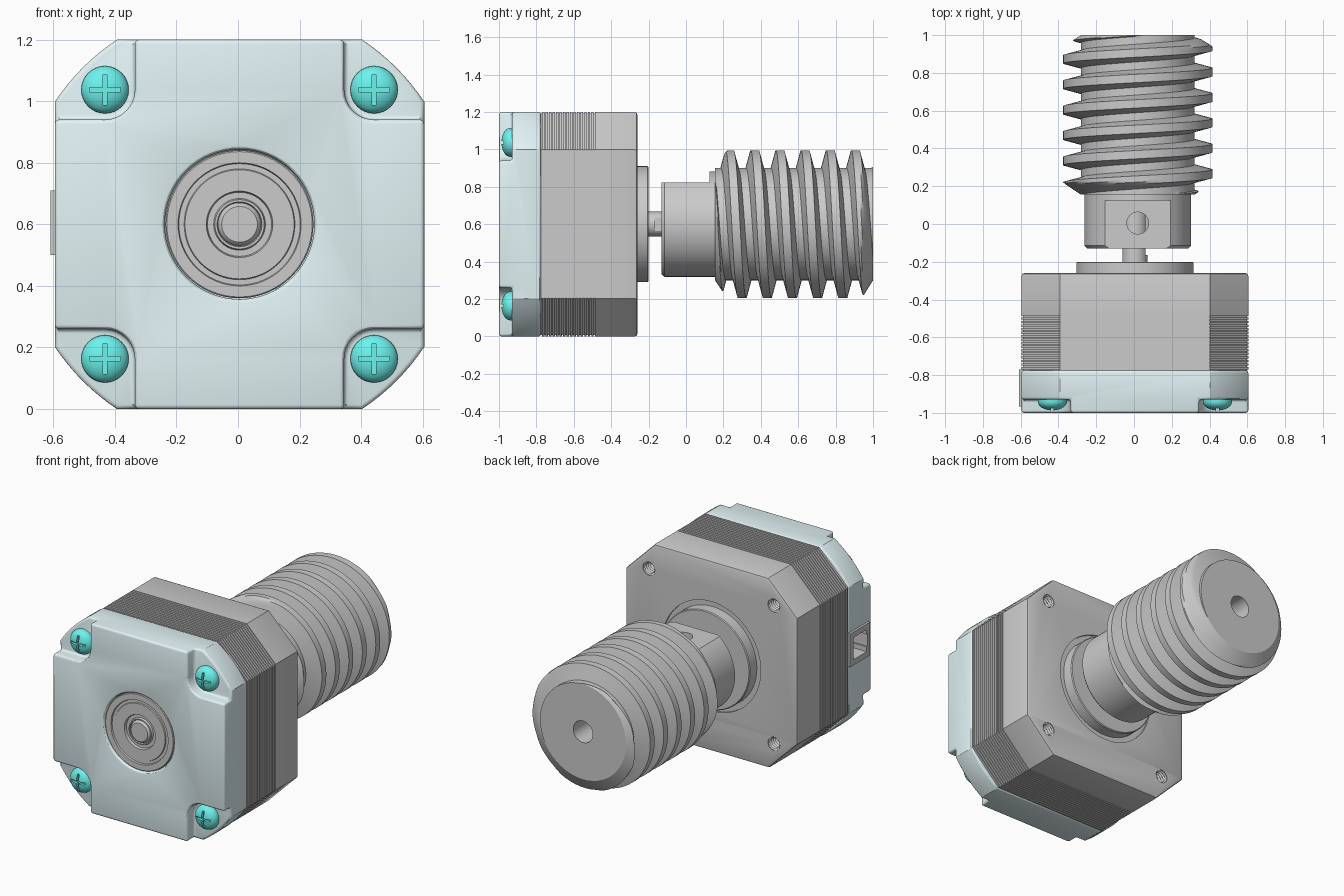
import bpy, bmesh
from math import sin, cos, pi, radians, sqrt, atan2

if "Cube" in bpy.data.objects:
    bpy.data.objects.remove(bpy.data.objects["Cube"])

MX, MZ = 0.005, 0.6      # motor axis
WX = 0.02                # worm axis


def material(name, rgb):
    m = bpy.data.materials.new(name)
    m.diffuse_color = (*rgb, 1)
    m.use_nodes = True
    m.node_tree.nodes["Principled BSDF"].inputs["Base Color"].default_value = m.diffuse_color
    return m


PALE = material("pale_blue", (0.76, 0.9, 0.92))
TEAL = material("teal", (0.15, 0.9, 0.85))


def skin(name, rings, mat=None, caps=True):
    """Join successive closed rings of points with quads, optionally capping the ends."""
    bm = bmesh.new()
    vs = [[bm.verts.new(p) for p in ring] for ring in rings]
    for a, b in zip(vs, vs[1:]):
        n = len(a)
        for i in range(n):
            j = (i + 1) % n
            bm.faces.new((a[i], a[j], b[j], b[i]))
    if caps:
        bm.faces.new(vs[0])
        bm.faces.new(vs[-1])
    bmesh.ops.remove_doubles(bm, verts=bm.verts, dist=1e-5)
    bmesh.ops.recalc_face_normals(bm, faces=bm.faces)
    me = bpy.data.meshes.new(name)
    bm.to_mesh(me)
    bm.free()
    ob = bpy.data.objects.new(name, me)
    bpy.context.collection.objects.link(ob)
    if mat:
        me.materials.append(mat)
    return ob


def lathe(name, prof, cx=MX, cz=MZ, n=64, mat=None):
    return skin(name, [[(cx + r * sin(2 * pi * i / n), y, cz + r * cos(2 * pi * i / n))
                        for i in range(n)] for r, y in prof], mat)


def prism(name, outline, ys, mat=None):
    return skin(name, [[(x, y, z) for x, z in outline] for y in ys], mat)


def box(name, x0, x1, y0, y1, z0, z1):
    return prism(name, [(x0, z0), (x1, z0), (x1, z1), (x0, z1)], (y0, y1))


def apply(ob, mod):
    bpy.context.view_layer.objects.active = ob
    bpy.ops.object.modifier_apply(modifier=mod.name)


def cut(ob, cutter):
    cutter.hide_render = True
    m = ob.modifiers.new("cut", 'BOOLEAN')
    m.object, m.operation, m.solver = cutter, 'DIFFERENCE', 'EXACT'
    apply(ob, m)
    bpy.data.objects.remove(cutter)


def bevel(ob, width, angle):
    m = ob.modifiers.new("bevel", 'BEVEL')
    m.width, m.segments, m.limit_method = width, 3, 'ANGLE'
    m.angle_limit, m.use_clamp_overlap = radians(angle), False
    apply(ob, m)


def body_outline(inset=0.0, steps=1):
    """Square with cut corners; more steps make the corners slightly bulged."""
    h, rad = 0.6 - inset, 0.72 - inset
    c = sqrt(rad * rad - h * h)
    a0, a1 = atan2(c, h), atan2(h, c)
    return [(MX + rad * cos(q * pi / 2 + a0 + (a1 - a0) * k / steps),
             MZ + rad * sin(q * pi / 2 + a0 + (a1 - a0) * k / steps))
            for q in range(4) for k in range(steps + 1)]


CORNERS = [(sx, sz) for sx in (-1, 1) for sz in (-1, 1)]

# End cover with screw recesses and bearing opening
cover = prism("end_cover", body_outline(0, 8), (-1, -0.775), PALE)
for sx, sz in CORNERS:
    arc = [(0.437 - 0.097 * cos(k * pi / 16), 0.437 - 0.097 * sin(k * pi / 16)) for k in range(9)]
    notch = [(0.34, 0.8)] + arc + [(0.8, 0.34), (0.8, 0.8)]
    cut(cover, prism("notch_cutter", [(MX + sx * x, MZ + sz * z) for x, z in notch], (-1.1, -0.93)))
cut(cover, lathe("bearing_cutter", [(0.243, -1.1), (0.243, -0.96)]))
bevel(cover, 0.014, 50)
cut(cover, box("socket_cutter", -0.7, -0.5, -0.95, -0.79, 0.52, 0.69))

# Side connector socket
conn = box("connector_socket", -0.609, -0.48, -0.967, -0.77, 0.5, 0.71)
cut(conn, box("opening_cutter", -0.7, -0.5, -0.935, -0.805, 0.535, 0.675))
cut(conn, box("key_cutter", -0.7, -0.5, -0.945, -0.9, 0.565, 0.645))

# Rear bearing with shaft end
lathe("rear_bearing", [(0.24, -0.95), (0.24, -0.988), (0.236, -0.992), (0.2, -0.992), (0.197, -0.982),
                       (0.18, -0.982), (0.177, -0.988), (0.108, -0.988), (0.104, -0.972),
                       (0.084, -0.972), (0.08, -0.985), (0.073, -0.985), (0.07, -0.975),
                       (0.066, -0.985), (0.058, -0.992)])

# Cross-head screws
for sx, sz in CORNERS:
    x, z = MX + sx * 0.437, MZ + sz * 0.437
    dome = [(0.077 * cos(k * pi / 18), -0.94 - 0.047 * sin(k * pi / 18)) for k in range(9)]
    screw = lathe("cover_screw", [(0.077, -0.92)] + dome, x, z, 32, TEAL)
    w, l = 0.007, 0.05
    plus = [(w, l), (w, w), (l, w), (l, -w), (w, -w), (w, -l),
            (-w, -l), (-w, -w), (-l, -w), (-l, w), (-w, w), (-w, l)]
    cut(screw, prism("cross_cutter", [(x + a, z + b) for a, b in plus], (-1.05, -0.965)))

# Laminated stator stack
stations, ribs, y0, y1 = [], 16, -0.775, -0.475
w = (y1 - y0) / ribs
for k in range(ribs):
    y = y0 + k * w
    stations += [(y, 0.007), (y + 0.006, 0.007), (y + 0.006, 0), (y + w, 0)]
skin("stator_laminations", [[(x, y, z) for x, z in body_outline(i)] for y, i in stations])

# Mounting plate with tapped holes
plate = skin("mounting_plate", [[(x, y, z) for x, z in body_outline(i)] for y, i in
                                ((-0.475, 0), (-0.275, 0), (-0.264, 0.004), (-0.26, 0.014))])
for sx, sz in CORNERS:
    thread = [(0.042, -0.24), (0.042, -0.265)]
    for k in range(6):
        thread += [(0.033, -0.27 - k * 0.018), (0.042, -0.279 - k * 0.018)]
    cut(plate, lathe("tapped_hole_cutter", thread, MX + sx * 0.437, MZ + sz * 0.437, 24))
cut(plate, lathe("groove_cutter", [(0.345, -0.2), (0.345, -0.272)]))
lathe("pilot_boss", [(0.31, -0.3), (0.31, -0.205), (0.305, -0.2), (0.13, -0.2), (0.13, -0.225)])

# Output shaft with flat
shaft = lathe("motor_shaft", [(0.067, -0.24), (0.067, 0.25)], n=40)
cut(shaft, box("shaft_flat_cutter", MX + 0.056, 0.3, -0.165, 0.4, 0.4, 0.8))

# Worm: hub and helical thread swept as one closed surface
PITCH, ROOT, TIP, S0, S1, BORE, N = 0.1345, 0.30, 0.395, 0.155, 1.0, 0.068, 120


def thread_radius(y, d):
    r = TIP if abs(d) < 0.022 else TIP - (abs(d) - 0.022) / 0.025 * (TIP - ROOT)
    return max(ROOT, min(r, ROOT + (y - S0) * 1.5, ROOT + (S1 - y) * 1.6))


offsets = [-0.067, -0.047] + [-0.047 + 0.025 * k / 5 for k in range(1, 5)]
offsets += [-0.022, -0.011, 0, 0.011, 0.022]
offsets += [0.022 + 0.025 * k / 5 for k in range(1, 6)]
columns = []
for i in range(N + 1):
    t = 2 * pi * i / N
    rows = [(BORE, S1), (BORE, -0.13), (0.268, -0.13), (0.282, -0.115), (0.282, S0)]
    for k in range(-3, 8):
        crest = 0.233 + PITCH * (k + i / N)
        for d in offsets:
            y = min(S1, max(S0, crest + d))
            rows.append((thread_radius(y, d if S0 < y < S1 else 1), y))
    columns.append([(WX + r * sin(t), y, MZ + r * cos(t)) for r, y in rows])
worm = skin("worm_gear", columns, caps=False)
cut(worm, box("hub_flat_cutter", -0.4, 0.4, -0.3, 0.125, 0.822, 1.1))
ring = [(WX + 0.058 * cos(k * pi / 16), 0.005 + 0.058 * sin(k * pi / 16)) for k in range(32)]
cut(worm, skin("set_screw_cutter", [[(x, y, z) for x, y in ring] for z in (0.6, 1.0)]))

# Smooth shading with sharp edges kept
for ob in bpy.context.scene.objects:
    ob.select_set(True)
bpy.context.view_layer.objects.active = worm
bpy.ops.object.shade_smooth_by_angle(angle=radians(30))
